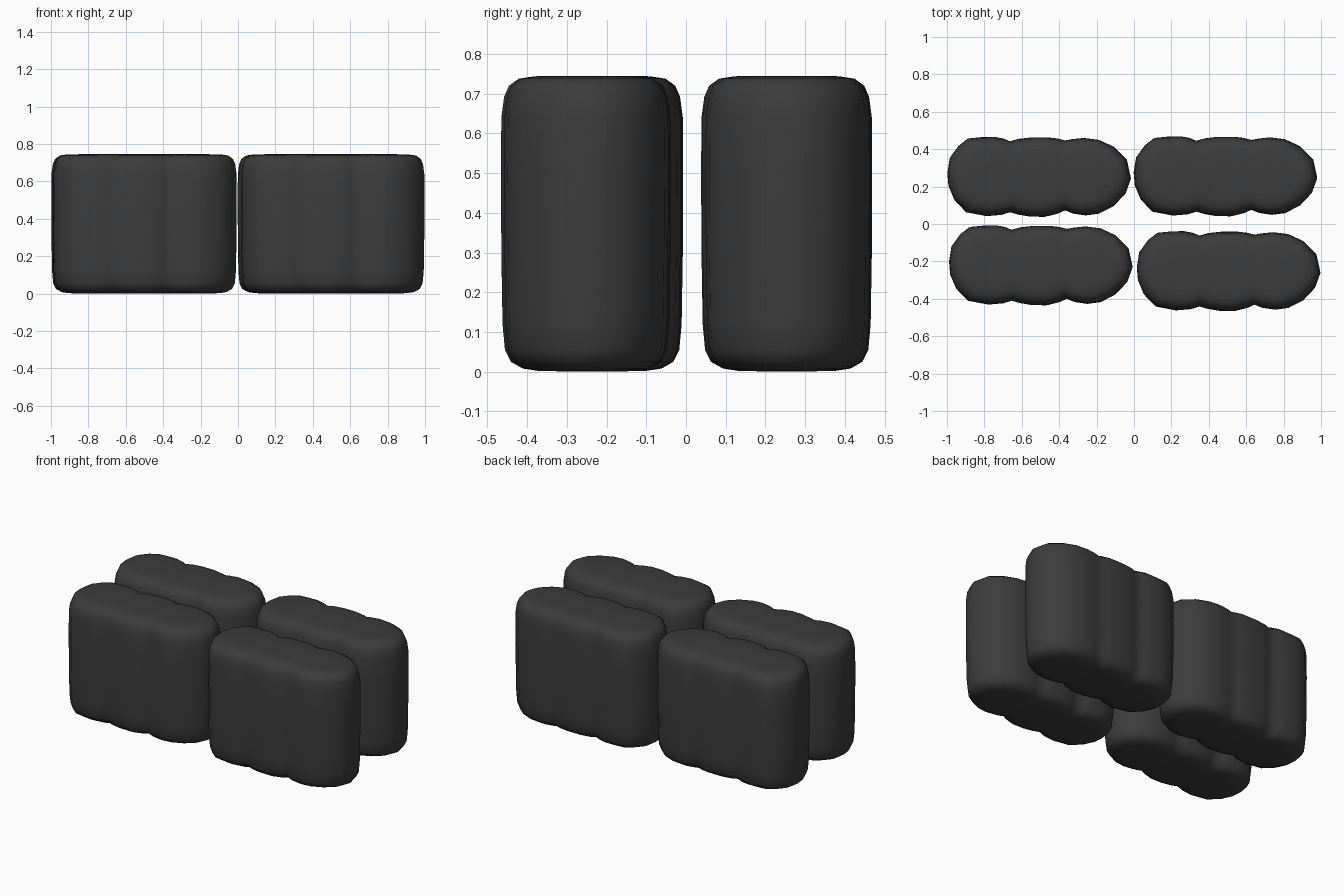
import bpy, bmesh, math

cube = bpy.data.objects.get("Cube")
if cube:
    bpy.data.objects.remove(cube, do_unlink=True)

# Dark fabric
fabric = bpy.data.materials.new("charcoal fabric")
fabric.use_nodes = True
colour = (0.045, 0.045, 0.045, 1)
fabric.diffuse_color = colour
bsdf = fabric.node_tree.nodes["Principled BSDF"]
bsdf.inputs["Base Color"].default_value = colour
bsdf.inputs["Roughness"].default_value = 0.8

# Lumpy three-lobed outline, seen from above
HALF_X, HALF_Y = 0.49, 0.215
SEAMS = (-0.155, 0.14)
OUTLINE = [(-.49, .02), (-.477, .10), (-.43, .165), (-.38, .204), (-.31, .211), (-.24, .213),
           (-.19, .204), (-.155, .189), (-.11, .202), (-.04, .210), (.05, .210), (.10, .204),
           (.14, .194), (.18, .201), (.24, .207), (.32, .197), (.40, .160), (.47, .09),
           (.492, -.01), (.463, -.09), (.40, -.157), (.32, -.198), (.25, -.207),
           (.18, -.197), (.14, -.18), (.10, -.198), (.03, -.215), (-.05, -.213),
           (-.11, -.203), (-.155, -.19), (-.20, -.204), (-.28, -.211), (-.39, -.19),
           (-.452, -.125), (-.484, -.05)]

# Rounded side profile: inset and height
PROFILE = [(.15, .001), (.095, .002), (.055, .008), (.025, .025), (.01, .055),
           (.004, .12), (.001, .3), (0, .5), (.001, .64), (.008, .692),
           (.02, .72), (.045, .738), (.085, .744), (.15, .745)]


def ring_point(x, y, inset, z):
    # The rounding bites deeper where the lobes meet
    pinch = sum(math.exp(-((x - seam) / 0.04) ** 2) for seam in SEAMS)
    return (x * (1 - inset / HALF_X),
            y * (1 - inset * (1 + 0.35 * pinch) / HALF_Y), z)


def cushion(name, x, y):
    bm = bmesh.new()
    rings = [[bm.verts.new(ring_point(px, py, inset, z)) for px, py in OUTLINE]
             for inset, z in PROFILE]
    n = len(OUTLINE)
    for low, high in zip(rings, rings[1:]):
        for i in range(n):
            j = (i + 1) % n
            bm.faces.new((low[i], low[j], high[j], high[i]))
    bm.faces.new(rings[0])
    bm.faces.new(rings[-1])
    bmesh.ops.recalc_face_normals(bm, faces=bm.faces)
    mesh = bpy.data.meshes.new(name)
    bm.to_mesh(mesh)
    bm.free()
    mesh.materials.append(fabric)
    for face in mesh.polygons:
        face.use_smooth = True
    obj = bpy.data.objects.new(name, mesh)
    obj.location = (x, y, 0)
    bpy.context.collection.objects.link(obj)


# Four cushions, slightly staggered
cushion("front_right_cushion", -0.499, -0.22)
cushion("front_left_cushion", 0.505, -0.251)
cushion("back_right_cushion", -0.508, 0.253)
cushion("back_left_cushion", 0.488, 0.256)
